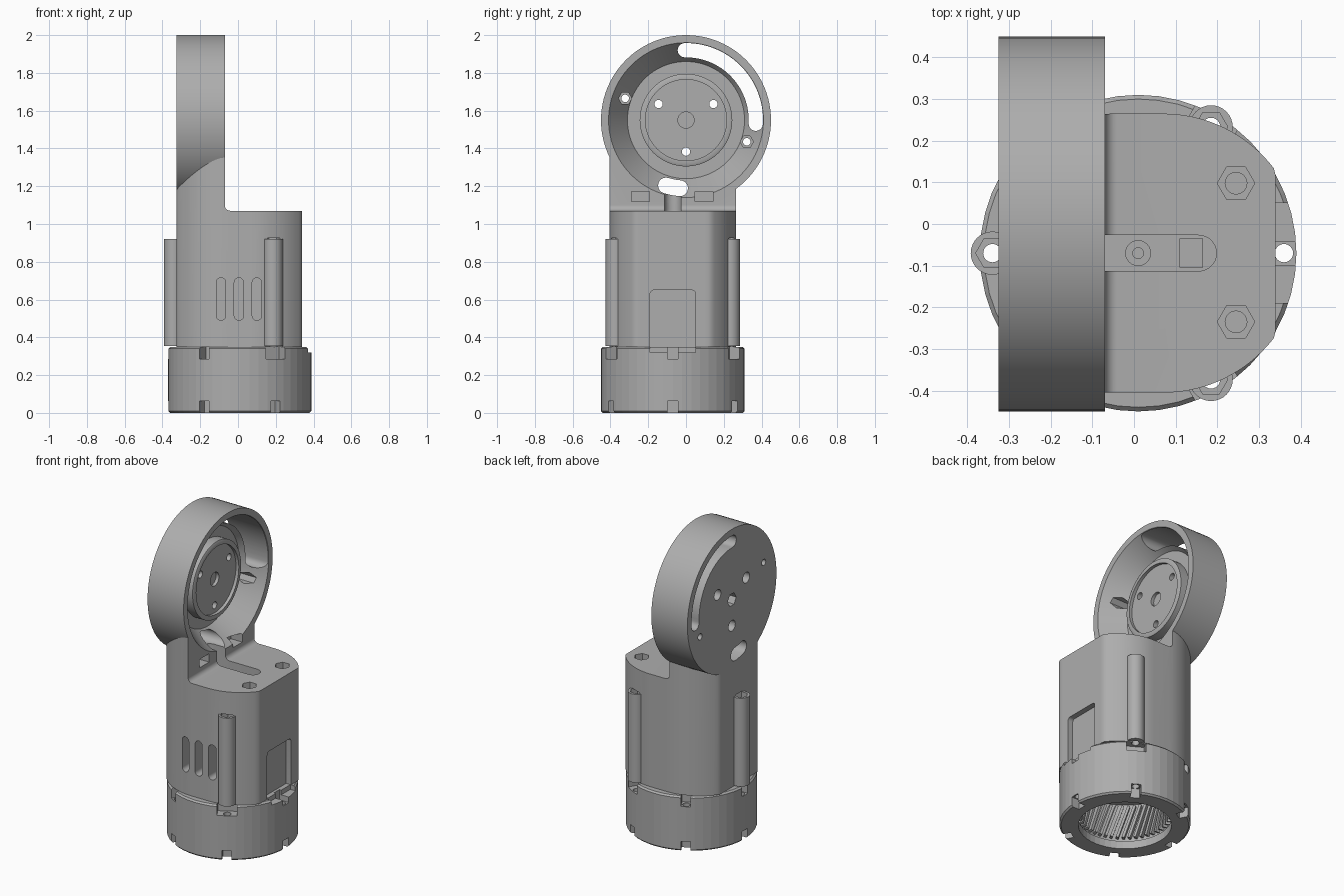
import bpy, bmesh
from math import pi, sin, cos, radians
from mathutils import Matrix, Vector

cube = bpy.data.objects.get("Cube")
if cube:
    bpy.data.objects.remove(cube, do_unlink=True)

AX, AY = 0.01, -0.07        # upright axis of the motor body
CZ = 1.55                   # height of the cup axis

grey = bpy.data.materials.new("plain_grey")
grey.use_nodes = True
GREY = (0.42, 0.42, 0.42, 1)
grey.diffuse_color = GREY
grey.node_tree.nodes["Principled BSDF"].inputs["Base Color"].default_value = GREY


def finish(name, bm):
    bmesh.ops.recalc_face_normals(bm, faces=bm.faces)
    me = bpy.data.meshes.new(name)
    bm.to_mesh(me)
    bm.free()
    me.materials.append(grey)
    ob = bpy.data.objects.new(name, me)
    bpy.context.collection.objects.link(ob)
    return ob


def prism(pts, lo, hi, axis="z", name="cutter"):
    """Extrude a 2D outline between lo and hi along an axis."""
    place = {"z": lambda u, v, w: (u, v, w),
             "x": lambda u, v, w: (w, u, v),
             "y": lambda u, v, w: (u, w, v)}[axis]
    bm = bmesh.new()
    low = [bm.verts.new(place(u, v, lo)) for u, v in pts]
    high = [bm.verts.new(place(u, v, hi)) for u, v in pts]
    bm.faces.new(low)
    bm.faces.new(high)
    for i in range(len(pts)):
        j = (i + 1) % len(pts)
        bm.faces.new((low[i], low[j], high[j], high[i]))
    return finish(name, bm)


def lathe(name, profile, axis, centre, steps):
    """Revolve (radius, along) pairs about an axis."""
    bm = bmesh.new()
    c = Vector(centre)
    if axis == "x":
        vs = [bm.verts.new(c + Vector((a, 0, r))) for r, a in profile]
        spin_axis = (1, 0, 0)
    else:
        vs = [bm.verts.new(c + Vector((r, 0, a))) for r, a in profile]
        spin_axis = (0, 0, 1)
    edges = [bm.edges.new(p) for p in zip(vs, vs[1:] + vs[:1])
             if not all((v.co - c).cross(Vector(spin_axis)).length < 1e-6 for v in p)]
    bmesh.ops.spin(bm, geom=vs + edges, cent=c, axis=spin_axis,
                   angle=2 * pi, steps=steps)
    bmesh.ops.remove_doubles(bm, verts=bm.verts, dist=1e-5)
    return finish(name, bm)


def arc(cx, cy, r, a0, a1, n):
    return [(cx + r * cos(radians(a0 + (a1 - a0) * i / n)),
             cy + r * sin(radians(a0 + (a1 - a0) * i / n))) for i in range(n + 1)]


def circle(cx, cy, r, n=24):
    return arc(cx, cy, r, 0, 360, n)[:-1]


def rect(u0, u1, v0, v1):
    return [(u0, v0), (u1, v0), (u1, v1), (u0, v1)]


def curved_slot(r, a0, a1, w):
    """Slot with round ends following a circle about the cup axis."""
    ends = [(r * cos(radians(a)), CZ + r * sin(radians(a))) for a in (a0, a1)]
    return (arc(0, CZ, r + w, a0, a1, 24) + arc(*ends[1], w, a1, a1 + 180, 10)[1:-1]
            + arc(0, CZ, r - w, a1, a0, 24) + arc(*ends[0], w, a0 + 180, a0 + 360, 10)[1:-1])


def combine(ob, tools, operation="DIFFERENCE"):
    bpy.context.view_layer.objects.active = ob
    for tool in tools:
        mod = ob.modifiers.new("cut", "BOOLEAN")
        mod.operation, mod.solver, mod.object = operation, "EXACT", tool
        bpy.ops.object.modifier_apply(modifier=mod.name)
        bpy.data.objects.remove(tool, do_unlink=True)


def smooth(ob, angle=30):
    bpy.ops.object.select_all(action="DESELECT")
    ob.select_set(True)
    bpy.context.view_layer.objects.active = ob
    bpy.ops.object.shade_smooth_by_angle(angle=radians(angle))


# Cutters shared by the housing and the cup: cable groove and tie pockets
def cable_cuts():
    groove = arc(0.155, AY, 0.043, -90, 90, 14) + arc(-0.15, AY, 0.043, 90, 270, 14)
    return ([prism(groove, 0.98, 1.17)]
            + [prism(rect(y - 0.048, y + 0.048, 1.118, 1.172), -0.15, 0, "x")
               for y in (-0.24, 0.095)])


# Housing: long round body with flats on both ends, carrying the neck
outline = arc(0.07, AY, 0.335, -90, 90, 48) + arc(-0.05, AY, 0.335, 90, 270, 48)
outline = [(min(max(x, -0.325), 0.34), y) for x, y in outline]
housing = prism(outline, 0.35, 1.5, name="housing")
shoulder = arc(-0.04, 1.10, 0.03, 180, 270, 8) + [(0.6, 1.07), (0.6, 1.7), (-0.07, 1.7)]
combine(housing, [prism(shoulder, -1, 1, "y"),
                  prism(circle(0, CZ, 0.448, 96), -1, 1, "x")])

# Screw columns on the housing
columns = [(AX + 0.35 * cos(radians(a)), AY + 0.35 * sin(radians(a))) for a in (60, 180, 300)]
combine(housing, [prism(circle(x, y, 0.052, 32), 0.355, 0.92) for x, y in columns], "UNION")
for x, y in columns:
    combine(housing, [prism(circle(x, y, 0.022), 0.3, 0.925),
                      prism(circle(x, y, 0.04, 6), 0.885, 0.926)])

# Housing openings: nut seats, groove well, vents, connector pocket
combine(housing, cable_cuts())
for y in (0.098, -0.235):
    combine(housing, [prism(circle(0.245, y, 0.045, 6), 1.03, 1.1),
                      prism(circle(0.245, y, 0.026), 0.95, 1.1)])
combine(housing, [prism(circle(AX, AY, 0.03), 0.95, 1.0),
                  prism(circle(AX, AY, 0.013), 0.9, 1.0),
                  prism(rect(0.11, 0.165, -0.105, -0.035), 0.94, 1.0)])
for x in (-0.09, 0.005, 0.1):
    vent = arc(x, 0.515, 0.025, 180, 360, 10) + arc(x, 0.69, 0.025, 0, 180, 10)
    combine(housing, [prism(vent, -0.6, -0.33, "y")])
pocket = (rect(-0.19, 0.05, 0.32, 0.63)[:2] + arc(0.03, 0.63, 0.02, 0, 90, 5)
          + arc(-0.17, 0.63, 0.02, 90, 180, 5))
combine(housing, [prism(pocket, 0.305, 0.5, "x")])
smooth(housing)

# Cup: dished disc with a raised hub, open towards the left
cup = lathe("cup", [(0, -0.325), (0.45, -0.325), (0.45, -0.07), (0.41, -0.07),
                    (0.31, -0.21), (0.245, -0.21), (0.245, -0.15), (0.235, -0.145),
                    (0.215, -0.145), (0.215, -0.165), (0, -0.165)],
            "x", (0, 0, CZ), 96)
combine(cup, [prism(curved_slot(0.37, -3, 91, 0.038), -0.5, 0, "x"),
              prism(curved_slot(0.362, -107, -95, 0.042), -0.5, 0, "x")])
combine(cup, cable_cuts())
for y, z in ((-0.145, 1.635), (0.145, 1.635), (0, 1.383)):
    combine(cup, [prism(circle(y, z, 0.022), -0.5, 0, "x"),
                  prism(circle(y, z, 0.034), -0.5, -0.27, "x")])
combine(cup, [prism(circle(0, CZ, 0.022), -0.5, 0, "x"),
              prism(circle(0, CZ, 0.043), -0.185, 0, "x"),
              prism(circle(0, CZ, 0.043, 6), -0.5, -0.27, "x")])
for s in (-1, 1):
    spot = (0.322 * s, CZ - 0.115 * s)
    combine(cup, [prism(circle(*spot, 0.035, 6), -0.25, 0, "x"),
                  prism(circle(*spot, 0.02), -0.5, 0, "x")])
smooth(cup)

# Base: hollow drum with notches and bolt holes at six places
base = lathe("base_drum", [(0.27, 0), (0.37, 0), (0.38, 0.01), (0.38, 0.34), (0.37, 0.35),
                           (0, 0.35), (0, 0.3), (0.285, 0.3), (0.285, 0.05), (0.27, 0.05)],
             "z", (AX, AY, 0), 48)
for a in range(0, 360, 60):
    half = 0.058 if a in (60, 300) else 0.028
    turn = Matrix.Translation((AX, AY, 0)) @ Matrix.Rotation(radians(a), 4, "Z")
    tools = [prism(rect(0.312, 0.45, -half, half), 0.285, 0.4),
             prism(rect(0.325, 0.45, -0.028, 0.028), -0.1, 0.062),
             prism(circle(0.35, 0, 0.022), -0.1, 0.4)]
    for t in tools:
        t.data.transform(turn)
    combine(base, tools)
combine(base, [prism(rect(-0.19, 0.05, 0.32, 0.4), 0.335, 0.5, "x")])
smooth(base, 5)

# Inner gear: slanted teeth around the bore of the drum
bm = bmesh.new()
TEETH = 48
for i in range(TEETH):
    m = (Matrix.Translation((AX, AY, 0.175)) @ Matrix.Rotation(2 * pi * i / TEETH, 4, "Z")
         @ Matrix.Translation((0.272, 0, 0)) @ Matrix.Rotation(radians(18), 4, "X")
         @ Matrix.Diagonal((0.034, 0.016, 0.22, 1)))
    bmesh.ops.create_cube(bm, size=1, matrix=m)
finish("gear_teeth", bm)
